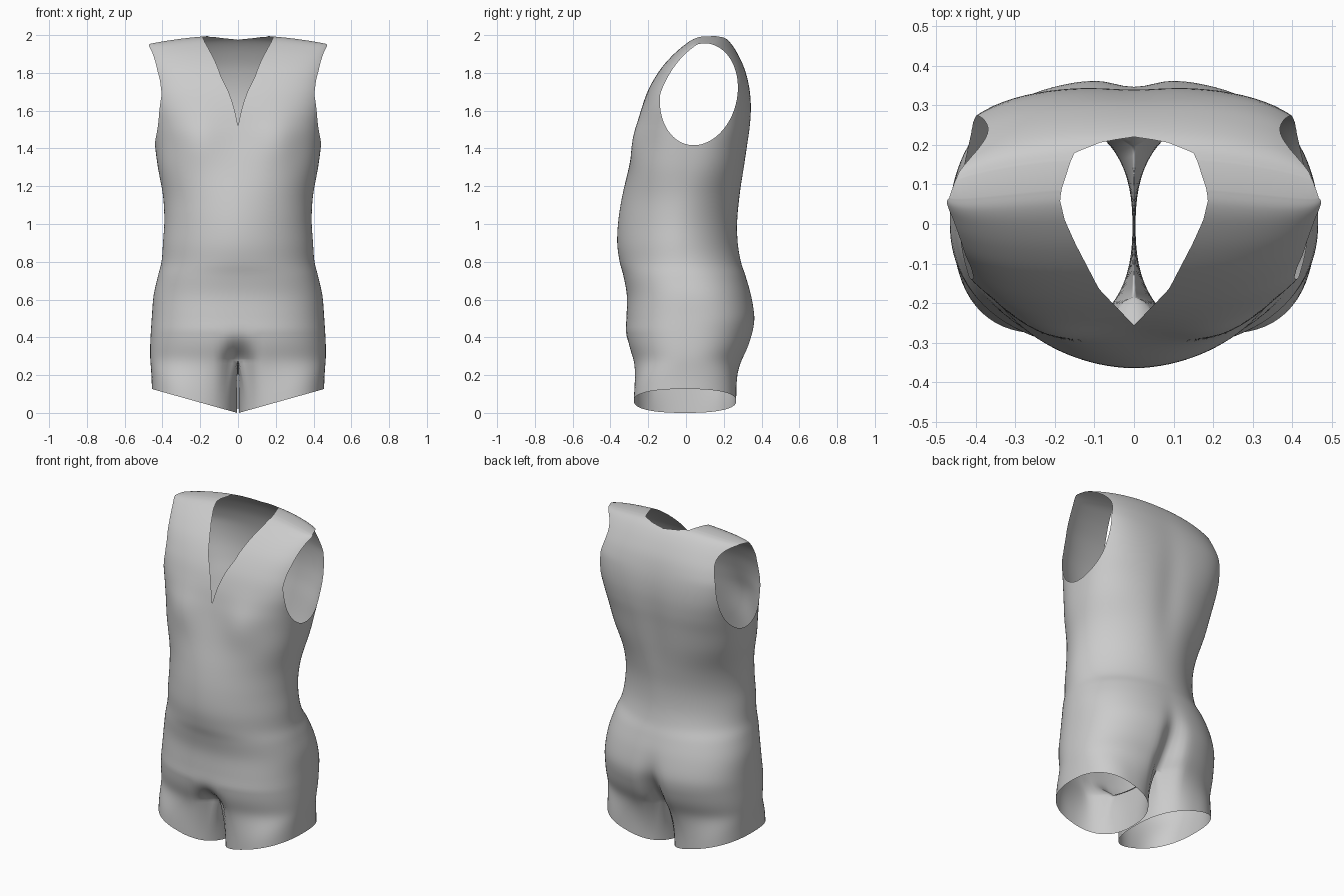
import bpy, bmesh, math
from math import sin, cos, pi, exp, radians
from mathutils import Vector

if "Cube" in bpy.data.objects:
    bpy.data.objects.remove(bpy.data.objects["Cube"])

M, K, SUB, LEG = 56, 16, 5, 14

# Torso profile: height, half width, front y, back y, roundness
ROWS = [
    (0.28, 0.465, -0.282, 0.298, 2.4), (0.34, 0.466, -0.306, 0.333, 2.4),
    (0.42, 0.462, -0.320, 0.357, 2.4), (0.51, 0.456, -0.315, 0.367, 2.4),
    (0.62, 0.447, -0.313, 0.348, 2.3), (0.72, 0.425, -0.330, 0.318, 2.2),
    (0.80, 0.405, -0.351, 0.292, 2.0), (0.90, 0.397, -0.364, 0.276, 1.9),
    (1.02, 0.390, -0.358, 0.276, 1.9), (1.15, 0.397, -0.337, 0.292, 2.0),
    (1.30, 0.424, -0.302, 0.314, 2.3), (1.42, 0.440, -0.275, 0.330, 2.5),
    (1.52, 0.450, -0.255, 0.342, 2.8), (1.62, 0.467, -0.232, 0.346, 3.0),
    (1.72, 0.478, -0.195, 0.337, 3.1), (1.82, 0.484, -0.135, 0.312, 3.1),
    (1.90, 0.485, -0.065, 0.275, 3.1), (1.96, 0.482, 0.005, 0.235, 3.2),
    (1.99, 0.480, 0.055, 0.200, 3.4), (2.00, 0.478, 0.095, 0.165, 3.6)]

# Neck opening seen from above: y, half width
NECK = [(-0.5, -0.3), (-0.256, 0), (-0.165, 0.088), (-0.05, 0.148), (0.01, 0.175),
        (0.06, 0.187), (0.12, 0.178), (0.18, 0.15), (0.208, 0.08), (0.22, 0), (0.5, -0.8)]


def catmull(p0, p1, p2, p3, t):
    return [0.5 * (2*b + (c-a)*t + (2*a-5*b+4*c-d)*t*t + (3*b-a-3*c+d)*t**3)
            for a, b, c, d in zip(p0, p1, p2, p3)]


def lump(a, b, wa, wb):
    return exp(-(a / wa) ** 2 - (b / wb) ** 2)


def torso_point(row, i):
    z, hw, front, back, n = row
    th = -pi / 2 + pi * i / M
    c, s = max(cos(th), 0.0), sin(th)
    if i in (0, M):
        c = 0.0
    r = 1 / (c ** n + abs(s) ** n) ** (1 / n)
    x, y = hw * c * r, (front + back) / 2 + (back - front) / 2 * s * r
    if s < 0:   # groin fold and chest
        y += -s * (0.10 * lump(x, z - 0.27, 0.07, 0.09) - 0.03 * lump(x - 0.22, z - 1.44, 0.12, 0.13))
    else:       # cleft and spine groove
        y -= s * (0.10 * lump(x, z - 0.28, 0.06, 0.20) + 0.012 * lump(x, z - 1.35, 0.09, 0.35))
    if z > 1.75:  # shoulder slope, tips turned forward
        k = (x / 0.46) ** 2 * (z - 1.75) / 0.25
        z -= 0.045 * k
        y -= 0.045 * k
    return Vector((x, y, z))


def leg_point(phi, n=2.4):
    c, s = cos(phi), sin(phi)
    r = 1 / (abs(c) ** n + abs(s) ** n) ** (1 / n)
    x = 0.230 + 0.226 * c * r
    return Vector((x, -0.005 + 0.271 * s * r, 0.28 * (x - 0.004)))


def trim(bm, f):
    """Split the surface along f = 0 and remove the side where f < 0."""
    val = {v: f(v.co) for v in bm.verts}
    cut = [v for v in val if abs(val[v]) < 1e-6]
    for e in list(bm.edges):
        a, b = e.verts
        fa, fb = val[a], val[b]
        if fa * fb < 0 and min(abs(fa), abs(fb)) >= 1e-6:
            _, v = bmesh.utils.edge_split(e, a, fa / (fa - fb))
            val[v] = 0.0
            cut.append(v)
    bmesh.ops.connect_verts(bm, verts=cut)
    dead = [p for p in bm.faces if any(val[v] < -1e-6 for v in p.verts)]
    bmesh.ops.delete(bm, geom=dead, context='FACES')


def armhole(p):
    dy, dz = p.y - 0.068, p.z - 1.687
    f = ((dy - 0.1 * dz) / 0.205) ** 2 + (dz / 0.27) ** 2 - 1
    f += 0.6 * max(0, -dy) * max(0, dz) / 0.054
    return max(f, (0.34 - p.x) * 10)


def neckline(p):
    w = -1
    for (y0, w0), (y1, w1) in zip(NECK, NECK[1:]):
        if y0 <= p.y <= y1:
            w = w0 + (w1 - w0) * (p.y - y0) / (y1 - y0)
    return max(p.x - w, 1.48 - p.z)


bm = bmesh.new()

# Torso half
rows = []
for k in range(len(ROWS) - 1):
    ctl = [ROWS[min(max(k + d, 0), len(ROWS) - 1)] for d in (-1, 0, 1, 2)]
    rows += [catmull(*ctl, t / SUB) for t in range(SUB)]
rows.append(ROWS[-1])
rings = [[bm.verts.new(torso_point(r, i)) for i in range(M + 1)] for r in rows]
for a, b in zip(rings, rings[1:]):
    for i in range(M):
        bm.faces.new((a[i], a[i + 1], b[i + 1], b[i]))

# Shoulder top
top = rings[-1]
for i in range(M // 2):
    q = [top[i], top[i + 1], top[M - i - 1], top[M - i]]
    bm.faces.new(q if i + 1 < M // 2 else [q[0], q[1], q[3]])

# Crotch bridge and leg
f0, b0 = rings[0][0].co, rings[0][M].co
bridge = []
for j in range(1, K):
    p = b0.lerp(f0, j / K)
    p.z -= 0.03 * sin(pi * j / K)
    bridge.append(bm.verts.new(p))
prev = rings[0] + bridge
start = [v.co.copy() for v in prev]
goal = [leg_point(radians(-140 + 280 * i / M)) for i in range(M + 1)]
goal += [leg_point(radians(140 + 80 * j / K)) for j in range(1, K)]
legs = []
for k in range(1, LEG + 1):
    s = k / LEG
    w = 1 - (1 - s) ** 2
    ring = []
    for a, g in zip(start, goal):
        p = a.lerp(g, w)
        p.z = a.z + (g.z - a.z) * s
        ring.append(bm.verts.new(p))
    n = len(ring)
    for i in range(n):
        bm.faces.new((ring[i], ring[(i + 1) % n], prev[(i + 1) % n], prev[i]))
    prev = ring
    legs.append(ring)

# Soften the joint between torso and legs along each column
for i in range(4, M - 3):
    col = [r[i] for r in reversed(legs)] + [r[i] for r in rings[:12]]
    for _ in range(14):
        mid = [(a.co + b.co + 2 * c.co) / 4 for a, c, b in zip(col, col[1:], col[2:])]
        for v, p in zip(col[1:-1], mid):
            v.co = p

# Openings
trim(bm, armhole)
trim(bm, neckline)
bmesh.ops.recalc_face_normals(bm, faces=bm.faces)
# Outward check on the side of the waist
side = max((p for p in bm.faces if 0.9 < p.calc_center_median().z < 1.1),
           key=lambda p: p.calc_center_median().x)
if side.normal.x < 0:
    bmesh.ops.reverse_faces(bm, faces=bm.faces)
for p in bm.faces:
    p.smooth = True

mesh = bpy.data.meshes.new("bodysuit")
bm.to_mesh(mesh)
bm.free()
suit = bpy.data.objects.new("bodysuit", mesh)
bpy.context.collection.objects.link(suit)
mirror = suit.modifiers.new("mirror", 'MIRROR')
mirror.use_clip = True
mirror.merge_threshold = 0.0005
